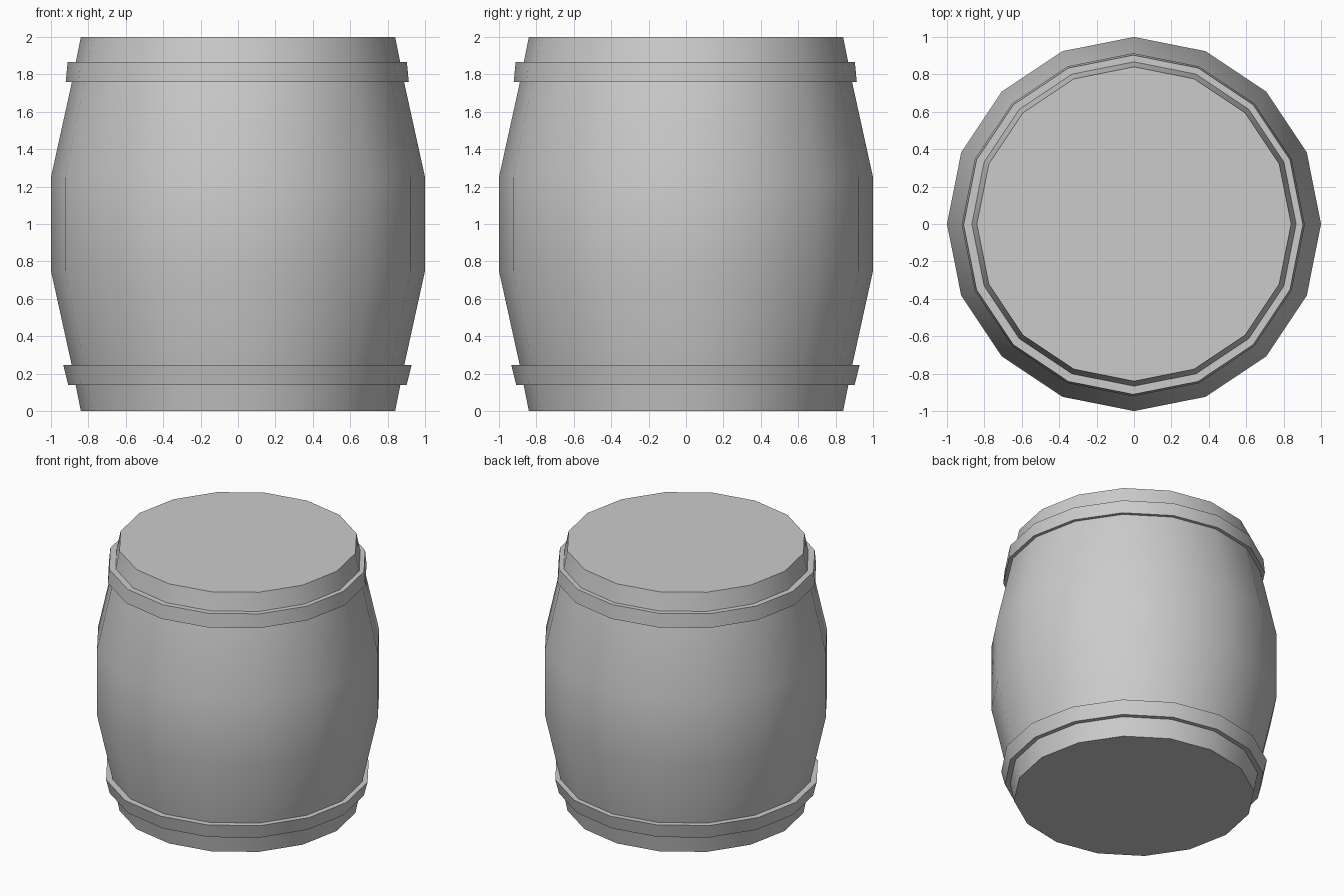
import bpy, bmesh
from math import cos, sin, pi, radians

if "Cube" in bpy.data.objects:
    bpy.data.objects.remove(bpy.data.objects["Cube"])

SIDES = 16


def lathe(name, profile, closed=False, offset=0.0):
    """Spin an (r, z) profile round z; closed joins last ring to first, otherwise the ends are capped."""
    bm = bmesh.new()
    rings = [[bm.verts.new((r * cos(2 * pi * i / SIDES) + offset,
                            r * sin(2 * pi * i / SIDES) + offset, z))
              for i in range(SIDES)] for r, z in profile]
    pairs = list(zip(rings, rings[1:]))
    if closed:
        pairs.append((rings[-1], rings[0]))
    else:
        bm.faces.new(rings[0])
        bm.faces.new(rings[-1])
    for a, b in pairs:
        for i in range(SIDES):
            j = (i + 1) % SIDES
            bm.faces.new((a[i], a[j], b[j], b[i]))
    bmesh.ops.recalc_face_normals(bm, faces=bm.faces)
    mesh = bpy.data.meshes.new(name)
    bm.to_mesh(mesh)
    bm.free()
    obj = bpy.data.objects.new(name, mesh)
    bpy.context.collection.objects.link(obj)
    bpy.ops.object.select_all(action='DESELECT')
    obj.select_set(True)
    bpy.context.view_layer.objects.active = obj
    bpy.ops.object.shade_smooth_by_angle(angle=radians(35))
    return obj


# Barrel body with bulging middle and flat ends
lathe("barrel_body", [(0.84, 0), (0.89, 0.25), (1, 0.75), (1, 1),
                      (1, 1.25), (0.89, 1.75), (0.84, 2)])

# Hoops: tapered bands whose inner faces sit just inside the staves
lathe("lower_hoop", [(0.86, 0.14), (0.905, 0.14), (0.931, 0.245), (0.88, 0.245)],
      closed=True, offset=-0.003)
lathe("upper_hoop", [(0.88, 1.76), (0.917, 1.76), (0.907, 1.865), (0.86, 1.865)],
      closed=True, offset=-0.004)
